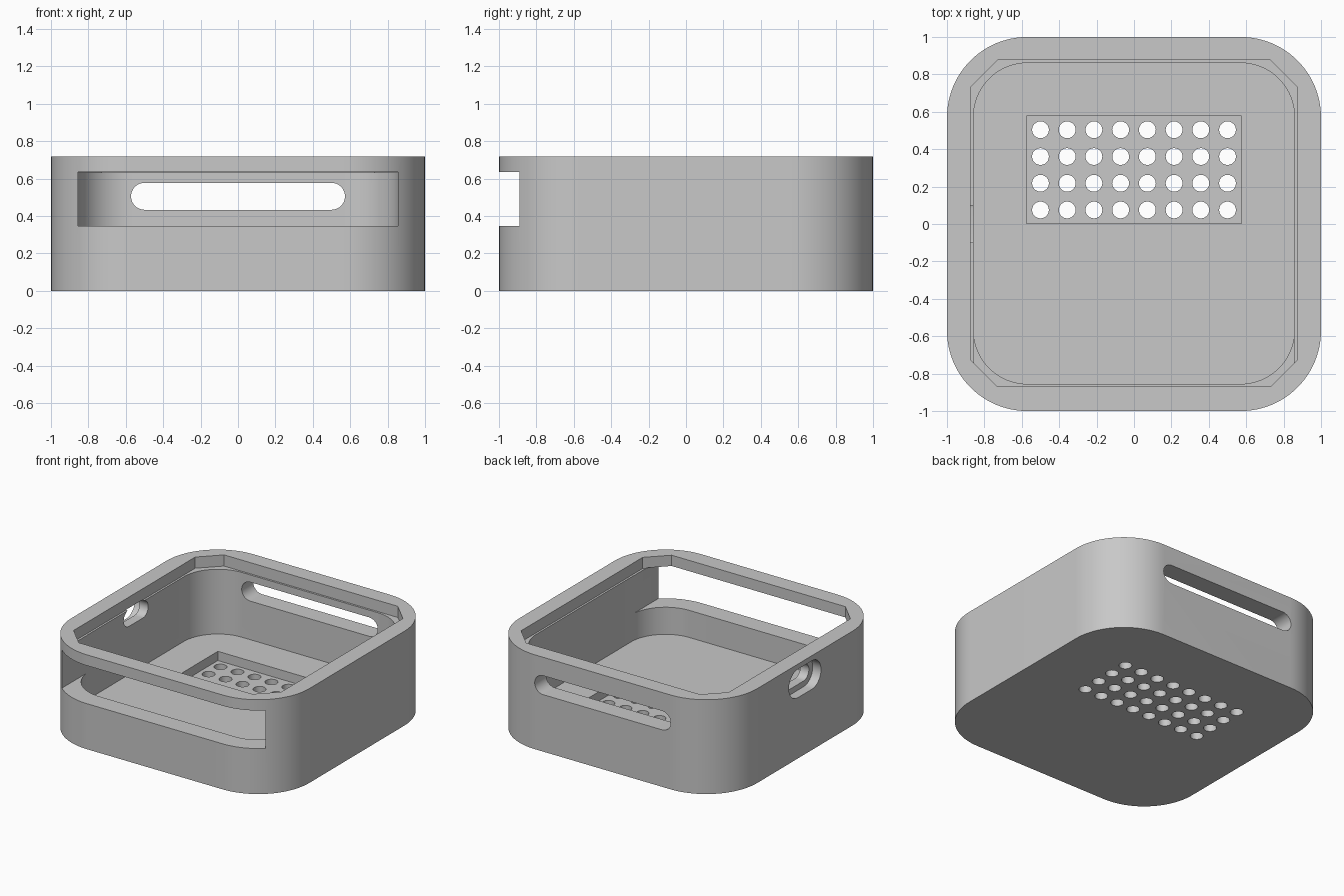
import bpy, bmesh, math
from mathutils import Vector

cube = bpy.data.objects.get("Cube")
if cube:
    bpy.data.objects.remove(cube, do_unlink=True)

HEIGHT = 0.717
FLOOR = 0.14
SHIFT = 0.003   # interior sits slightly towards the back

grey = bpy.data.materials.new("plain_grey")
grey.use_nodes = True
grey.diffuse_color = (0.58, 0.58, 0.58, 1)
grey.node_tree.nodes["Principled BSDF"].inputs["Base Color"].default_value = (0.58, 0.58, 0.58, 1)


def rounded(w, h, r, steps=16, cx=0, cy=0):
    """Outline of a rounded rectangle from half sizes; one step gives chamfers."""
    pts = []
    for k, (sx, sy) in enumerate([(1, 1), (-1, 1), (-1, -1), (1, -1)]):
        for i in range(steps + 1):
            a = math.pi / 2 * (k + i / steps)
            p = (cx + sx * (w - r) + r * math.cos(a), cy + sy * (h - r) + r * math.sin(a))
            if not pts or math.dist(p, pts[-1]) > 1e-5:
                pts.append(p)
    if math.dist(pts[0], pts[-1]) < 1e-5:
        pts.pop()
    return pts


def prism(name, outlines, low, high, axis="z"):
    """Extrude outlines between two positions on an axis."""
    place = {"z": lambda a, b, t: (a, b, t),
             "y": lambda a, b, t: (a, t, b),
             "x": lambda a, b, t: (t, a, b)}[axis]
    bm = bmesh.new()
    for pts in outlines:
        face = bm.faces.new([bm.verts.new(place(a, b, low)) for a, b in pts])
        out = bmesh.ops.extrude_face_region(bm, geom=[face])
        verts = [g for g in out["geom"] if isinstance(g, bmesh.types.BMVert)]
        bmesh.ops.translate(bm, verts=verts, vec=Vector(place(0, 0, high - low)))
    bmesh.ops.recalc_face_normals(bm, faces=bm.faces)
    mesh = bpy.data.meshes.new(name)
    bm.to_mesh(mesh)
    bm.free()
    obj = bpy.data.objects.new(name, mesh)
    bpy.context.collection.objects.link(obj)
    return obj


# Outer body
case = prism("open_case", [rounded(1, 1, 0.43, 24)], 0, HEIGHT)
case.data.materials.append(grey)

holes = [rounded(0.045, 0.045, 0.045, 6, (i - 3.5) / 7, 0.075 + j / 7)
         for i in range(8) for j in range(4)]

cutters = [
    # Main cavity and chamfered lid recess
    prism("cavity_cutter", [rounded(0.858, 0.858, 0.288, 20, 0, SHIFT)], FLOOR, 1),
    prism("lid_recess_cutter", [rounded(0.873, 0.873, 0.143, 1, 0, SHIFT)], 0.632, 1.1),
    # Thinned grille panel with vent holes
    prism("grille_recess_cutter", [rounded(0.574, 0.288, 0, 1, 0, 0.29)], 0.07, 0.3),
    prism("vent_cutter", holes, -0.1, 0.2),
    # Wide front window and slim back slot
    prism("window_cutter", [rounded(0.856, 0.1445, 0, 1, 0, 0.4905)], -1.2, -0.45, "y"),
    prism("back_slot_cutter", [rounded(0.572, 0.072, 0.072, 10, 0, 0.505)], 0.75, 1.2, "y"),
    # Side port with a wider outer pocket
    prism("port_pocket_cutter", [rounded(0.193, 0.108, 0.108, 10, 0, 0.57)], -1.2, -0.93, "x"),
    prism("port_cutter", [rounded(0.147, 0.064, 0.064, 10, 0, 0.57)], -1.2, -0.8, "x"),
]

bpy.ops.object.select_all(action="DESELECT")
bpy.context.view_layer.objects.active = case
case.select_set(True)
for cutter in cutters:
    cutter.hide_render = True
    mod = case.modifiers.new(cutter.name, "BOOLEAN")
    mod.operation = "DIFFERENCE"
    mod.solver = "EXACT"
    mod.object = cutter
    bpy.ops.object.modifier_apply(modifier=mod.name)
    bpy.data.objects.remove(cutter, do_unlink=True)

bpy.ops.object.shade_smooth_by_angle(angle=math.radians(30))
